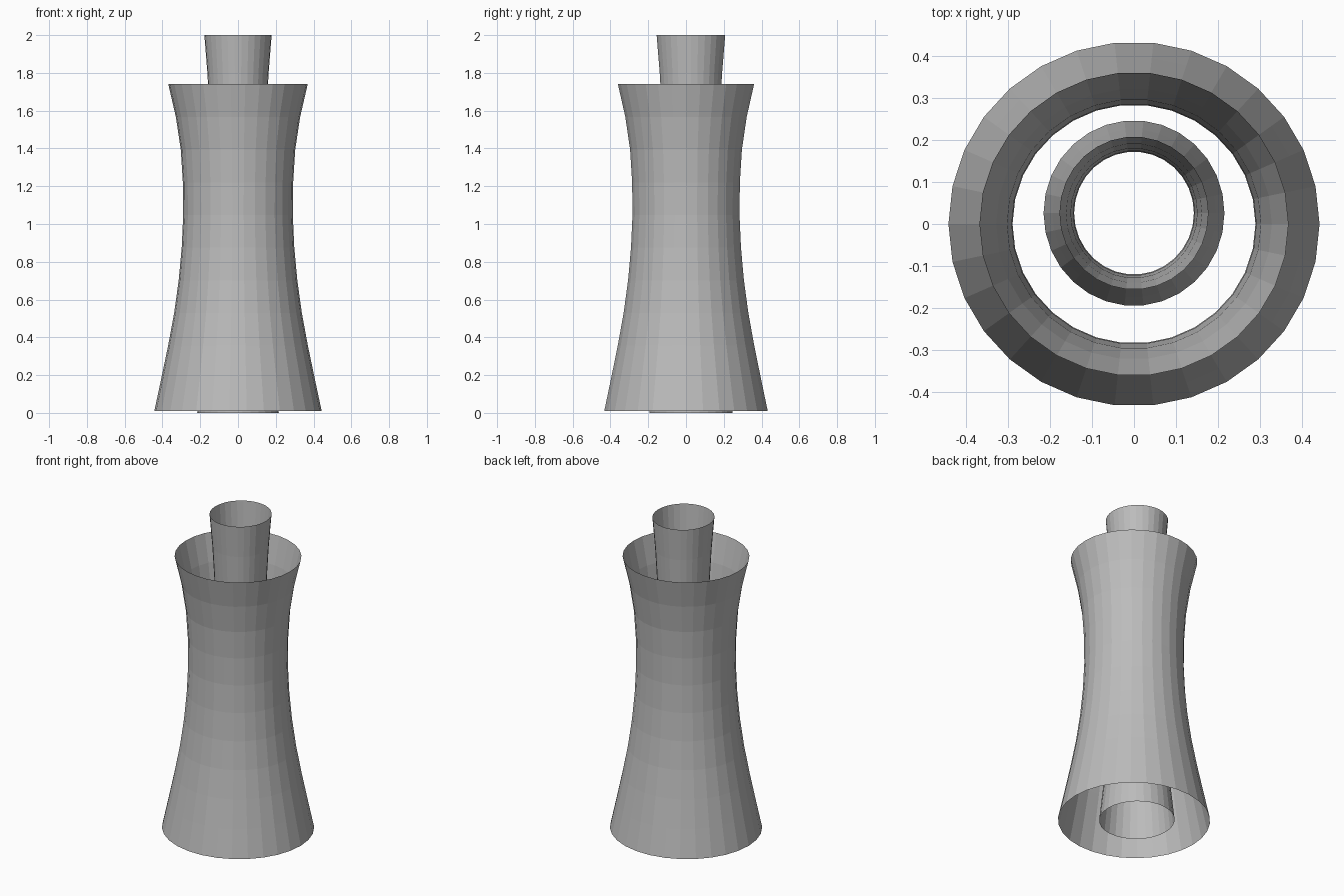
import bpy, bmesh, math

if "Cube" in bpy.data.objects:
    bpy.data.objects.remove(bpy.data.objects["Cube"])

grey = bpy.data.materials.new("plain grey")
grey.diffuse_color = (0.5, 0.5, 0.5, 1)
grey.use_nodes = True
grey.node_tree.nodes["Principled BSDF"].inputs["Base Color"].default_value = grey.diffuse_color


def flared_tube(name, profile, sides, centre_y, y_scale):
    """Open, single-walled tube with a (radius, height) profile and flat faces."""
    bm = bmesh.new()
    rings = []
    for r, z in profile:
        rings.append([bm.verts.new((r * math.cos(a), centre_y + r * y_scale * math.sin(a), z))
                      for a in (2 * math.pi * i / sides for i in range(sides))])
    for low, high in zip(rings, rings[1:]):
        for i in range(sides):
            j = (i + 1) % sides
            bm.faces.new((low[i], low[j], high[j], high[i]))
    mesh = bpy.data.meshes.new(name)
    bm.to_mesh(mesh)
    bm.free()
    mesh.materials.append(grey)
    obj = bpy.data.objects.new(name, mesh)
    bpy.context.collection.objects.link(obj)
    return obj


# Wide outer shell, pinched at the waist
flared_tube("outer_shell",
            [(0.443, 0.01), (0.406, 0.183), (0.370, 0.356), (0.338, 0.529),
             (0.314, 0.702), (0.298, 0.875), (0.290, 1.048), (0.292, 1.221),
             (0.303, 1.394), (0.329, 1.567), (0.369, 1.74)], 30, 0.0, 0.982)

# Narrow inner tube, standing slightly behind the centre
flared_tube("inner_tube",
            [(0.216, 0.0), (0.195, 0.2), (0.177, 0.4), (0.162, 0.6),
             (0.151, 0.8), (0.145, 1.0), (0.143, 1.2), (0.145, 1.4),
             (0.151, 1.6), (0.162, 1.8), (0.178, 2.0)], 30, 0.026, 1.025)
